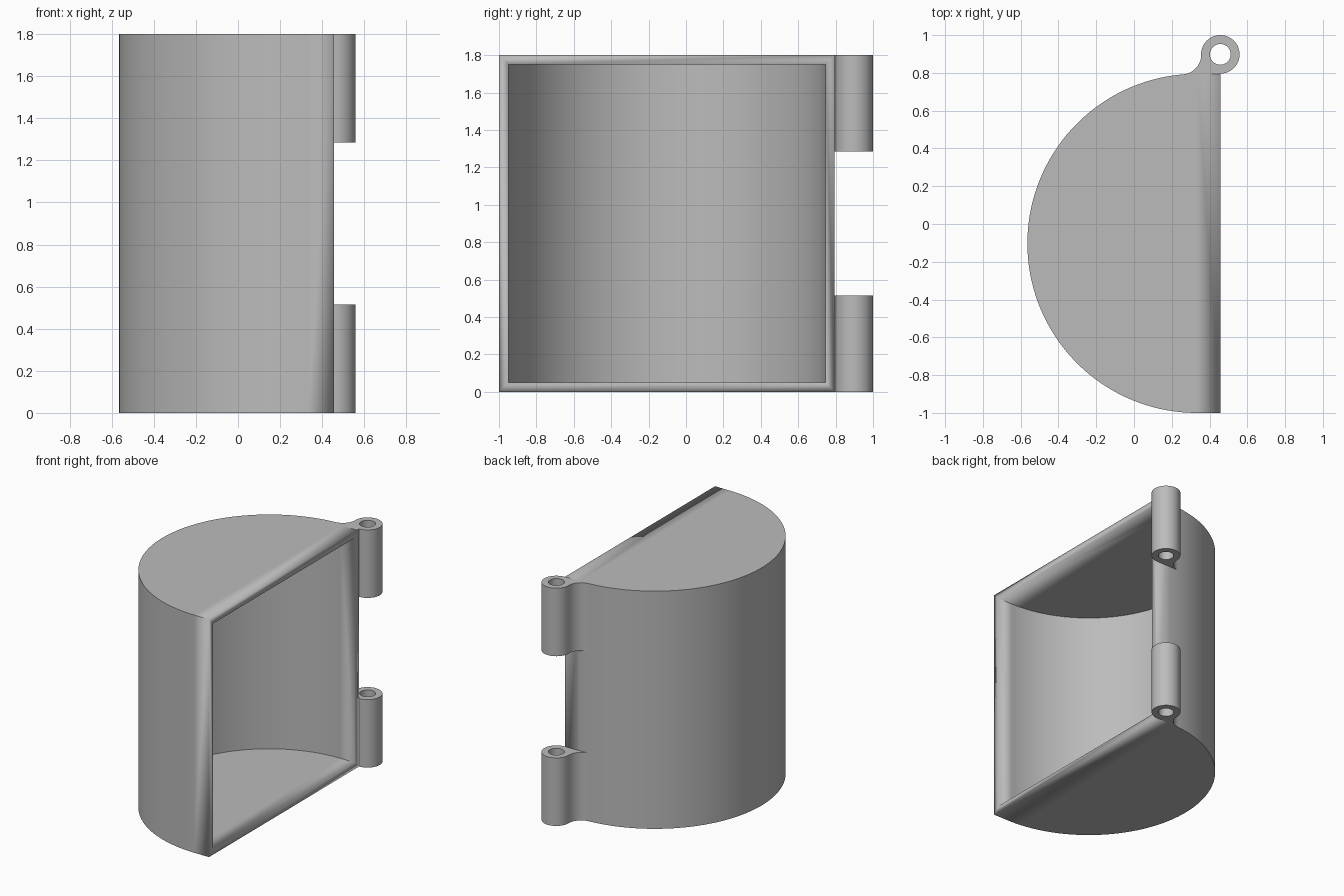
import bpy, bmesh
from math import sin, cos, radians, pi

cube = bpy.data.objects.get("Cube")
if cube:
    bpy.data.objects.remove(cube, do_unlink=True)

HEIGHT, WALL, FLAT_X = 1.8, 0.05, 0.457
BODY_X, BODY_Y, BODY_R = 0.333, -0.1025, 0.8975
PIN_Y, BARREL_R, HOLE_R, BARREL_H = 0.898, 0.102, 0.055, 0.515

grey = bpy.data.materials.new("plain grey")
grey.use_nodes = True
grey.diffuse_color = (0.5, 0.5, 0.5, 1)
grey.node_tree.nodes["Principled BSDF"].inputs["Base Color"].default_value = (0.5, 0.5, 0.5, 1)


def arc(cx, cy, r, start, end, steps):
    angles = [radians(start + (end - start) * i / steps) for i in range(steps + 1)]
    return [(cx + r * cos(a), cy + r * sin(a)) for a in angles]


def add_loop(bm, points, z):
    verts = [bm.verts.new((x, y, z)) for x, y in points]
    return [bm.edges.new((v, verts[i - 1])) for i, v in enumerate(verts)]


def extrude_up(bm, faces, height):
    new = bmesh.ops.extrude_face_region(bm, geom=faces)["geom"]
    top = [g for g in new if isinstance(g, bmesh.types.BMVert)]
    bmesh.ops.translate(bm, verts=top, vec=(0, 0, height))
    bmesh.ops.recalc_face_normals(bm, faces=bm.faces[:])


def finish(name, bm):
    mesh = bpy.data.meshes.new(name)
    bm.to_mesh(mesh)
    bm.free()
    mesh.materials.append(grey)
    obj = bpy.data.objects.new(name, mesh)
    bpy.context.collection.objects.link(obj)
    bpy.ops.object.select_all(action="DESELECT")
    obj.select_set(True)
    bpy.context.view_layer.objects.active = obj
    bpy.ops.object.shade_smooth_by_angle(angle=radians(30))
    return obj


# Half-round box, open on its flat side and thickened inwards
bm = bmesh.new()
outline = [(FLAT_X, BODY_Y + BODY_R)]
outline += arc(BODY_X, BODY_Y, BODY_R, 90, 270, 72)
outline += [(FLAT_X, BODY_Y - BODY_R)]
base = bm.faces.new([bm.verts.new((x, y, 0)) for x, y in outline])
extrude_up(bm, [base], HEIGHT)
opening = [f for f in bm.faces if f.normal.x > 0.99]
bmesh.ops.delete(bm, geom=opening, context="FACES_ONLY")
box = finish("half_round_box", bm)
shell = box.modifiers.new("wall", "SOLIDIFY")
shell.thickness = WALL
shell.offset = -1
shell.use_even_offset = True
shell.use_quality_normals = True
bpy.ops.object.modifier_move_to_index(modifier="wall", index=0)

# Hinge knuckles: pierced barrel blended into the back wall by a fillet
FILLET_X, FILLET_R = 0.25, 0.1064
knuckle = arc(FLAT_X, PIN_Y, BARREL_R, -90, 180, 36)
knuckle += arc(FILLET_X, PIN_Y, FILLET_R, 0, -85.3, 14)[1:]
knuckle += [(FILLET_X, 0.77), (FLAT_X - 0.001, 0.77)]
pin_hole = arc(FLAT_X, PIN_Y, HOLE_R, 0, 350, 35)

for name, z in (("lower_hinge_knuckle", 0), ("upper_hinge_knuckle", HEIGHT - BARREL_H)):
    bm = bmesh.new()
    edges = add_loop(bm, knuckle, z) + add_loop(bm, pin_hole, z)
    bmesh.ops.triangle_fill(bm, edges=edges, use_beauty=True)
    extrude_up(bm, bm.faces[:], BARREL_H)
    finish(name, bm)
